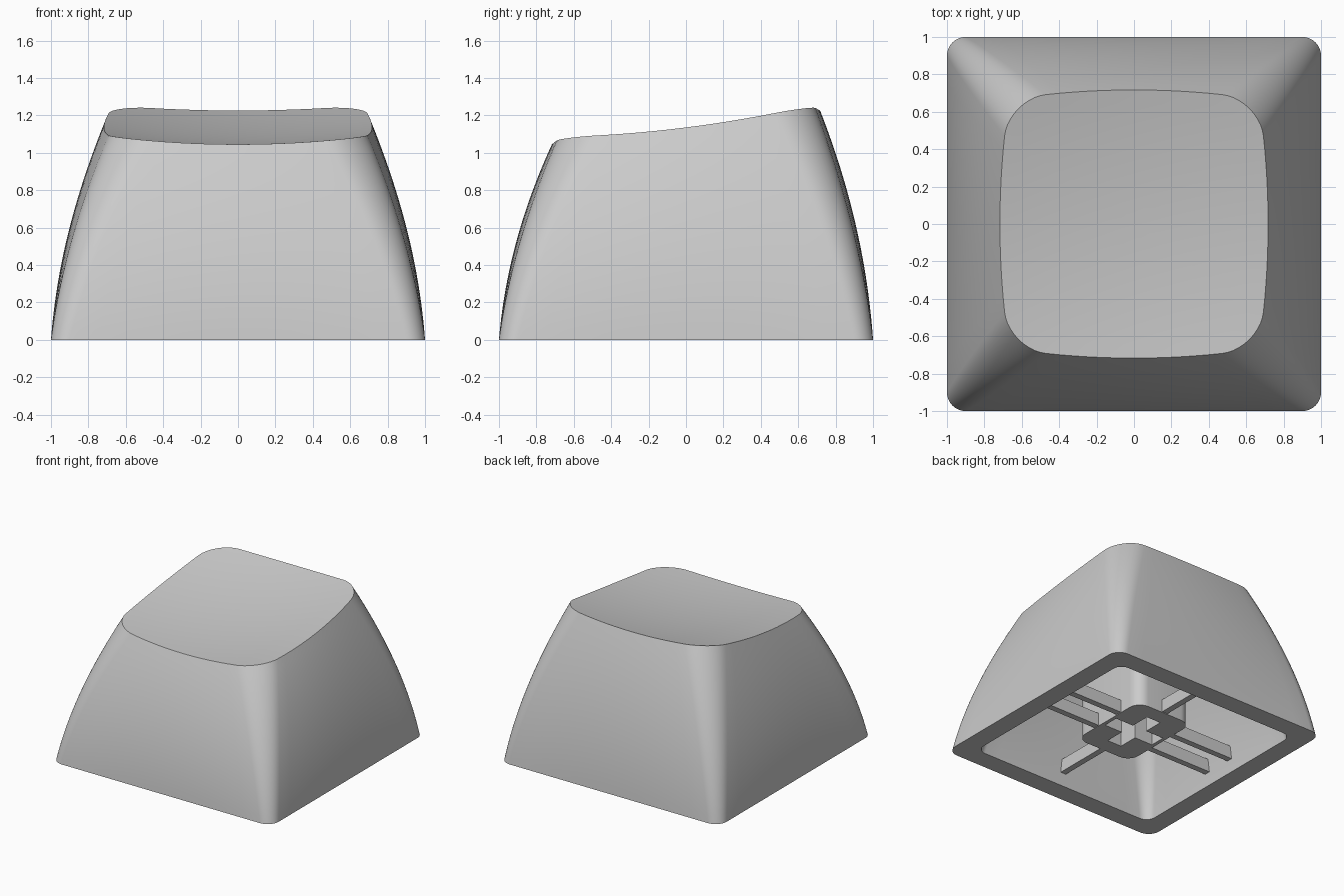
import bpy, bmesh, math

if "Cube" in bpy.data.objects:
    bpy.data.objects.remove(bpy.data.objects["Cube"], do_unlink=True)

grey = bpy.data.materials.new("Grey plastic")
grey.use_nodes = True
GREY = (0.6, 0.6, 0.6, 1)
grey.diffuse_color = GREY
grey.node_tree.nodes["Principled BSDF"].inputs["Base Color"].default_value = GREY


def make_object(name, bm, smooth=True):
    bmesh.ops.recalc_face_normals(bm, faces=bm.faces)
    mesh = bpy.data.meshes.new(name)
    bm.to_mesh(mesh)
    bm.free()
    mesh.materials.append(grey)
    obj = bpy.data.objects.new(name, mesh)
    bpy.context.collection.objects.link(obj)
    if smooth:
        bpy.ops.object.select_all(action='DESELECT')
        obj.select_set(True)
        bpy.context.view_layer.objects.active = obj
        bpy.ops.object.shade_smooth_by_angle(angle=math.radians(35))
    return obj


def rounded_square(w, r, bow=0.0, arc=10, edge=12):
    """Outline of a rounded square whose sides bulge outward by bow."""
    c = w - r
    quarter = [(c + r * math.cos(a), c + r * math.sin(a))
               for a in (math.pi / 2 * i / arc for i in range(arc + 1))]
    quarter += [(c - 2 * c * i / edge, w) for i in range(1, edge)]
    points = []
    for _ in range(4):
        points += quarter
        quarter = [(-y, x) for x, y in quarter]
    return [(x * (1 - bow * (y / w) ** 2), y * (1 - bow * (x / w) ** 2))
            for x, y in points]


def dish(x, y):
    """Height of the tilted, hollowed top."""
    return 1.089 + 0.126 * y + 0.09 * (x * x + y * y)


def side_ring(t, base, drop, r0, r1, height):
    """Ring of the wall at fraction t of its height."""
    top = rounded_square(base - drop, r1, 0.07)
    w = base - drop * (0.3 * t + 0.7 * t * t)
    ring = rounded_square(w, r0 + (r1 - r0) * t, 0.07 * t)
    return [(x, y, t * height * dish(*p)) for (x, y), p in zip(ring, top)]


def cover_rings(base, drop, r, height):
    """Concentric rings of a dished surface, from the middle outward."""
    top = rounded_square(base - drop, r, 0.07)
    return [[(x * s, y * s, height * dish(x * s, y * s)) for x, y in top]
            for s in (i / 10 for i in range(1, 10))]


# Cap shell: dished top, outer wall, bottom rim, inner wall and ceiling
outer = (1.0, 0.283, 0.10, 0.21, 1.0)
inner = (0.84, 0.25, 0.08, 0.16, 0.86)
STEPS = 20
rings = cover_rings(outer[0], outer[1], outer[3], outer[4])
rings += [side_ring(1 - i / STEPS, *outer) for i in range(STEPS + 1)]
rings += [side_ring(i / STEPS, *inner) for i in range(STEPS + 1)]
rings += cover_rings(inner[0], inner[1], inner[3], inner[4])[::-1]

bm = bmesh.new()
loops = [[bm.verts.new(p) for p in ring] for ring in rings]
n = len(loops[0])
for a, b in zip(loops, loops[1:]):
    for i in range(n):
        j = (i + 1) % n
        bm.faces.new((a[i], a[j], b[j], b[i]))
for loop, height in ((loops[0], outer[4]), (loops[-1], inner[4])):
    middle = bm.verts.new((0, 0, height * dish(0, 0)))
    for i in range(n):
        bm.faces.new((loop[i], loop[(i + 1) % n], middle))
make_object("cap_shell", bm)


def prism(name, outline, z0, z1, smooth=True):
    bm = bmesh.new()
    face = bm.faces.new([bm.verts.new((x, y, z0)) for x, y in outline])
    made = bmesh.ops.extrude_face_region(bm, geom=[face])["geom"]
    verts = [v for v in made if isinstance(v, bmesh.types.BMVert)]
    bmesh.ops.translate(bm, verts=verts, vec=(0, 0, z1 - z0))
    return make_object(name, bm, smooth)


# Stem: rounded post with a cross-shaped socket
HX, HY, R = 0.26, 0.36, 0.1
outline = []
for k, (sx, sy) in enumerate(((1, 1), (-1, 1), (-1, -1), (1, -1))):
    for i in range(9):
        a = math.pi / 2 * (k + i / 8)
        outline.append((sx * (HX - R) + R * math.cos(a),
                        sy * (HY - R) + R * math.sin(a)))
stem = prism("stem", outline, 0.10, 1.0)

LONG, SLIM = 0.23, 0.065
arm = [(LONG, -SLIM), (LONG, SLIM), (SLIM, SLIM)]
cross = []
for _ in range(4):
    cross += arm
    arm = [(-y, x) for x, y in arm]
cutter = prism("socket_cutter", cross, 0.0, 0.55, False)
cutter.hide_render = True
cutter.hide_viewport = True
cutter.display_type = 'WIRE'
socket = stem.modifiers.new("Socket", 'BOOLEAN')
socket.operation = 'DIFFERENCE'
socket.solver = 'EXACT'
socket.object = cutter


# Ribs joining the stem to the walls
def rib(name, x0, x1, y0, y1):
    prism(name, [(x0, y0), (x1, y0), (x1, y1), (x0, y1)], 0.105, 0.21, False)


T = 0.025
for sx, side in ((1, "left"), (-1, "right")):
    for sy, end in ((1, "back"), (-1, "front")):
        y = 0.13 * sy
        rib(f"{side}_{end}_rib", sx * 0.24, sx * 0.86, y - T, y + T)
for sy, end in ((1, "back"), (-1, "front")):
    rib(f"{end}_rib", -T, T, sy * 0.34, sy * 0.86)
